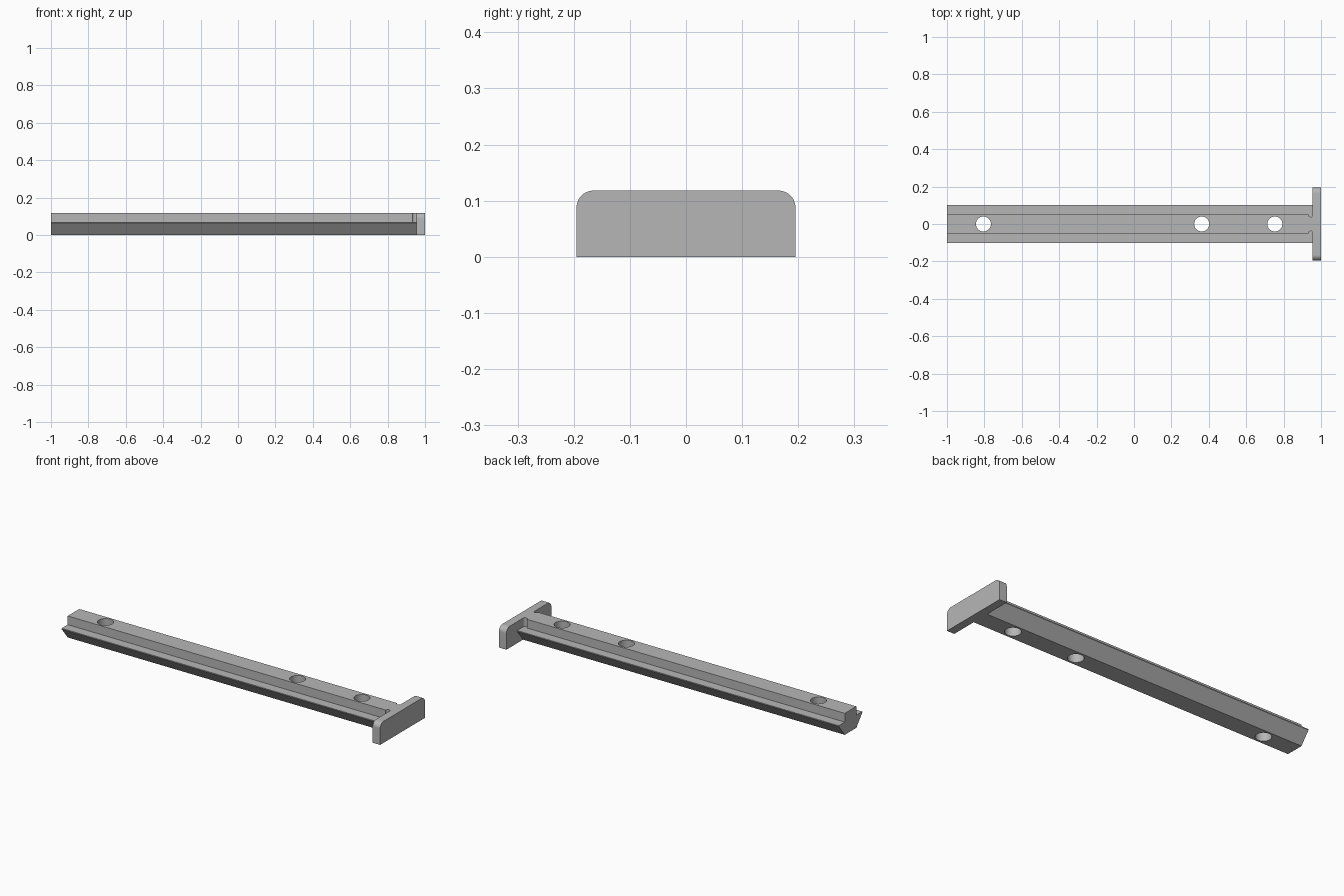
import bpy, bmesh, math
from mathutils import Vector

cube = bpy.data.objects.get("Cube")
if cube:
    bpy.data.objects.remove(cube, do_unlink=True)

grey = bpy.data.materials.new("plain grey")
grey.use_nodes = True
colour = (0.47, 0.47, 0.47, 1)
grey.diffuse_color = colour
grey.node_tree.nodes["Principled BSDF"].inputs["Base Color"].default_value = colour

HEIGHT = 0.118
RIB = 0.05          # half width of rib and of flat underside
WING_Z = 0.07
PLATE_X = 0.955     # inner face of the end plate


def extrude_profile(name, half, x0, x1):
    """Mirror a half profile of (y, z) points and extrude it along x."""
    points = half + [(-y, z) for y, z in reversed(half)]
    bm = bmesh.new()
    face = bm.faces.new([bm.verts.new((x0, y, z)) for y, z in points])
    ext = bmesh.ops.extrude_face_region(bm, geom=[face])
    verts = [g for g in ext["geom"] if isinstance(g, bmesh.types.BMVert)]
    bmesh.ops.translate(bm, verts=verts, vec=Vector((x1 - x0, 0, 0)))
    bmesh.ops.recalc_face_normals(bm, faces=bm.faces)
    mesh = bpy.data.meshes.new(name)
    bm.to_mesh(mesh)
    bm.free()
    mesh.materials.append(grey)
    obj = bpy.data.objects.new(name, mesh)
    bpy.context.collection.objects.link(obj)
    return obj


def activate(obj):
    bpy.ops.object.select_all(action='DESELECT')
    obj.select_set(True)
    bpy.context.view_layer.objects.active = obj


def drill(obj, x, y, radius, z0, z1):
    """Cut an upright round hole from z0 to z1."""
    bpy.ops.mesh.primitive_cylinder_add(vertices=48, radius=radius, depth=z1 - z0,
                                        location=(x, y, (z0 + z1) / 2))
    cutter = bpy.context.object
    cutter.hide_render = True
    cutter.data.materials.append(grey)
    activate(obj)
    mod = obj.modifiers.new("hole", 'BOOLEAN')
    mod.operation = 'DIFFERENCE'
    mod.solver = 'EXACT'
    mod.object = cutter
    bpy.ops.object.modifier_apply(modifier=mod.name)
    bpy.data.objects.remove(cutter, do_unlink=True)


# Rail: flat underside, sloping flanks, thin wing edges and a raised rib
rail = extrude_profile("rail", [(RIB, 0), (0.102, WING_Z - 0.005), (0.102, WING_Z),
                                (RIB, WING_Z), (RIB, HEIGHT)], -1, PLATE_X)

# Mounting holes
for x in (-0.805, 0.362, 0.753):
    drill(rail, x, 0, 0.04, -0.1, 0.3)

# Corner relief notches where the rib meets the end plate
for side in (-1, 1):
    drill(rail, PLATE_X - 0.011, side * RIB, 0.012, WING_Z, 0.3)

# End plate with rounded top corners
R, HALF = 0.03, 0.195
corner = [(HALF - R + R * math.cos(a), HEIGHT - R + R * math.sin(a))
          for a in (i * math.pi / 24 for i in range(13))]
plate = extrude_profile("end_plate", [(HALF, 0)] + corner, PLATE_X, 1)

for obj in (rail, plate):
    activate(obj)
    bpy.ops.object.shade_smooth_by_angle(angle=math.radians(30))
